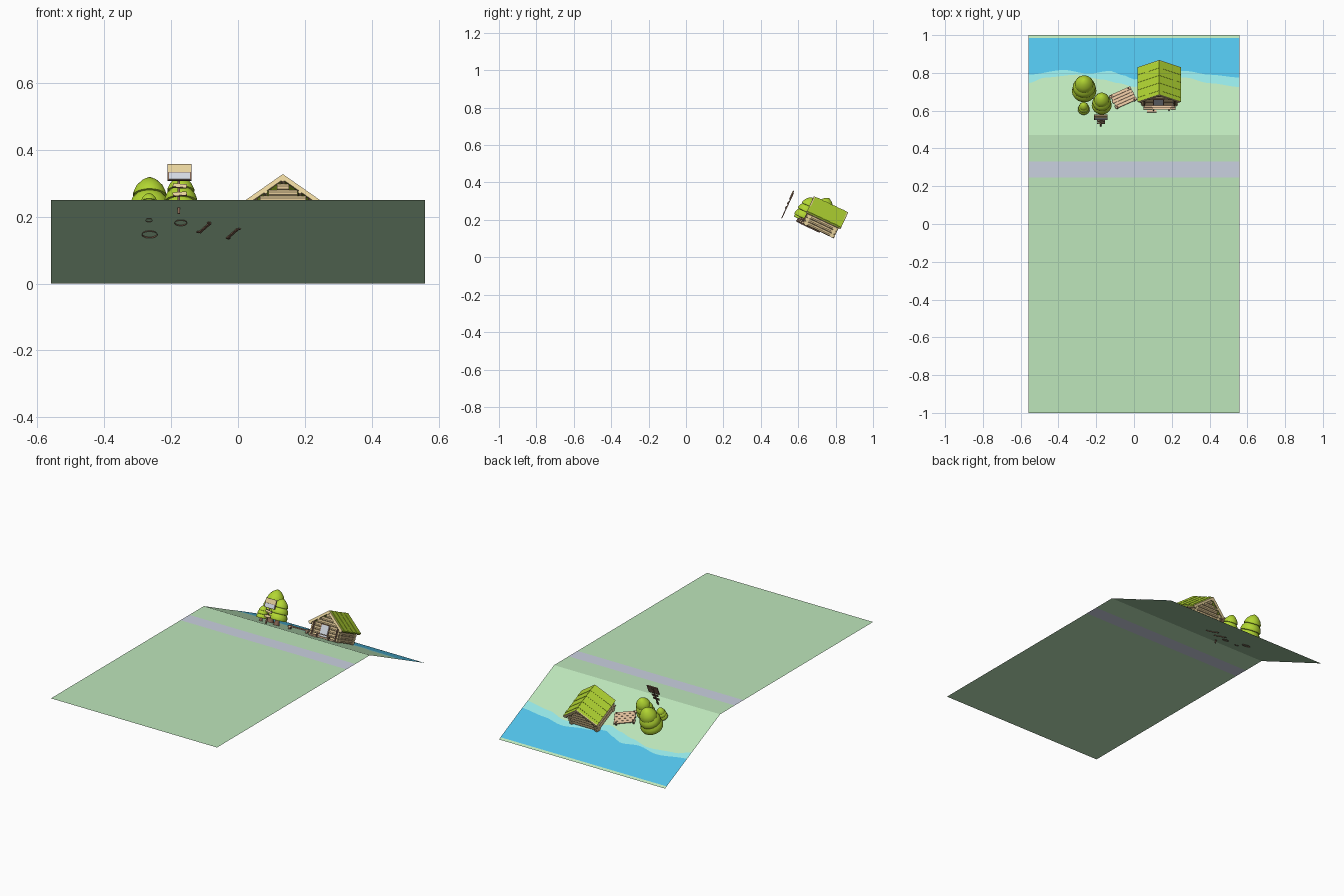
import bpy, bmesh, math
from mathutils import Matrix, Vector

if "Cube" in bpy.data.objects:
    bpy.data.objects.remove(bpy.data.objects["Cube"])

def lin(*rgb):
    return tuple(((c / 255 + .055) / 1.055) ** 2.4 for c in rgb) + (1,)

COLORS = {
    "grass green": lin(189, 230, 187), "road grey": lin(202, 209, 224),
    "water blue": lin(82, 196, 235), "shore blue": lin(148, 230, 230),
    "leaf green": lin(178, 214, 50), "log tan": lin(228, 202, 152),
    "dark brown": lin(128, 98, 80), "light wood": lin(246, 224, 166),
    "pane grey": lin(210, 216, 226), "deck wood": lin(226, 192, 156),
}
MATS = {}
for name, col in COLORS.items():
    MATS[name] = bpy.data.materials.new(name)
    MATS[name].diffuse_color = col

# Slope frame: local x across, y down the bank, z away from the bank
RIDGE_Y, RIDGE_Z, HALF = .47, .25, .559
ANG = math.atan2(RIDGE_Z, 1 - RIDGE_Y)
BANK = Matrix.Translation((0, RIDGE_Y, RIDGE_Z)) @ Matrix.Rotation(-ANG, 4, 'X')

def finish(name, bm, mats, frame=BANK, smooth=False):
    bm.transform(frame)
    me = bpy.data.meshes.new(name)
    bm.to_mesh(me)
    bm.free()
    for m in mats:
        me.materials.append(MATS[m])
    ob = bpy.data.objects.new(name, me)
    bpy.context.collection.objects.link(ob)
    if smooth:
        bpy.context.view_layer.objects.active = ob
        ob.select_set(True)
        bpy.ops.object.shade_smooth_by_angle(angle=math.radians(40))
        ob.select_set(False)
    return ob

def box(bm, size, pos, rot=Matrix(), mat=0):
    m = Matrix.Translation(pos) @ rot @ Matrix.Diagonal((*size, 1))
    vs = bmesh.ops.create_cube(bm, size=1, matrix=m)["verts"]
    for f in {f for v in vs for f in v.link_faces}:
        f.material_index = mat

def log(bm, a, b, r, end_mat=1, seg=8):
    a, b = Vector(a), Vector(b)
    d = b - a
    m = Matrix.Translation((a + b) / 2) @ d.to_track_quat('Z', 'Y').to_matrix().to_4x4()
    vs = bmesh.ops.create_cone(bm, cap_ends=True, segments=seg, radius1=r, radius2=r,
                               depth=d.length, matrix=m)["verts"]
    for f in {f for v in vs for f in v.link_faces}:
        f.material_index = end_mat if len(f.verts) > 4 else 0

# Flat meadow split by a road strip
for name, y0, y1, mat in (("meadow", -1, .245, "grass green"), ("road", .245, .33, "road grey"),
                          ("verge", .33, RIDGE_Y, "grass green")):
    bm = bmesh.new()
    bm.faces.new([bm.verts.new(p) for p in ((-HALF, y0, RIDGE_Z), (HALF, y0, RIDGE_Z),
                                            (HALF, y1, RIDGE_Z), (-HALF, y1, RIDGE_Z))])
    finish(name, bm, [mat], Matrix())

# Green bank with wavy shore and water sheets lying on it (edges given as y in plan)
SHORE = [(-.56, .745), (-.47, .775), (-.3, .79), (-.17, .765), (-.08, .745), (0, .725),
         (.12, .76), (.27, .775), (.4, .745), (.56, .725)]
WATER = [(-.56, .79), (-.37, .815), (-.24, .795), (-.13, .81), (-.05, .785), (0, .765),
         (.12, .79), (.27, .81), (.4, .79), (.56, .775)]

def wave(pts, x):
    for (x0, y0), (x1, y1) in zip(pts, pts[1:]):
        if x <= x1:
            t = (x - x0) / (x1 - x0)
            return y0 + (y1 - y0) * t * t * (3 - 2 * t)
    return pts[-1][1]

def sheet(name, mat, near, far, lift):
    bm, N, prev = bmesh.new(), 48, None
    for i in range(N + 1):
        x = -HALF + 2 * HALF * i / N
        cur = [bm.verts.new((x, (y - RIDGE_Y) / math.cos(ANG), lift)) for y in (near(x), far(x))]
        if prev:
            bm.faces.new((prev[0], cur[0], cur[1], prev[1]))
        prev = cur
    finish(name, bm, [mat])

sheet("bank", "grass green", lambda x: RIDGE_Y, lambda x: 1, 0)
sheet("shore_shallows", "shore blue", lambda x: wave(SHORE, x), lambda x: wave(WATER, x), .0012)
sheet("lake_water", "water blue", lambda x: wave(WATER, x), lambda x: .985, .0012)

# Trees: short trunk and three bell-shaped tiers growing out of one another
def tree(name, x, s, h, r):
    prof = [(.36, -.02, 1), (.26, .1, 1), (.24, .2, 1),
            (.55, .19, 0), (.95, .2, 0), (1, .26, 0), (.94, .36, 0), (.8, .44, 0),
            (.9, .45, 0), (.93, .5, 0), (.84, .6, 0), (.68, .67, 0),
            (.76, .68, 0), (.76, .73, 0), (.62, .84, 0), (.36, .94, 0), (.08, 1, 0)]
    bm, seg, prev = bmesh.new(), 18, None
    for pr, pz, mi in prof:
        ring = [bm.verts.new((x + r * pr * math.cos(math.tau * k / seg),
                              s + r * pr * math.sin(math.tau * k / seg), pz * h)) for k in range(seg)]
        if prev:
            for k in range(seg):
                n = (k + 1) % seg
                bm.faces.new((prev[k], prev[n], ring[n], ring[k])).material_index = mi
        prev = ring
    bm.faces.new(prev)
    finish(name, bm, ["leaf green", "dark brown"], smooth=True)

tree("large_tree", -.264, .237, .185, .065)
tree("middle_tree", -.171, .157, .15, .053)
tree("small_tree", -.266, .14, .088, .031)

# Cabin
CX, S0, S1, TOP, EAVE, RW = .134, .185, .345, .16, .072, .114
WALL, R, STEP = .084, .011, .0195
PITCH = (TOP - EAVE) / RW

bm = bmesh.new()
for i in range(7):
    n = R + i * STEP
    half = min(WALL, (TOP - .018 - n) / PITCH)
    ext = .012 if half == WALL else 0
    for s in (S0, S1 - .008):
        log(bm, (CX - half - ext, s, n), (CX + half + ext, s, n), R)
    if half == WALL:
        for sx in (-1, 1):
            x = CX + sx * WALL
            log(bm, (x, S0 - .016, n + .002), (x, S1 + .008, n + .002), R)
finish("cabin_log_walls", bm, ["log tan", "light wood"], smooth=True)

# Roof: boards from ridge to eave, alternately raised
bm = bmesh.new()
R0, R1, K = .163, .362, 9
hyp, pa = math.hypot(RW, TOP - EAVE), math.atan(PITCH)
for sx in (-1, 1):
    rot = Matrix.Rotation(sx * pa, 4, 'Y')
    for k in range(K):
        w = (R1 - R0) / K
        th = .0105 if k % 2 else .009
        p = Vector((CX + sx * RW / 2, R0 + w * (k + .5), (TOP + EAVE) / 2)) \
            + rot @ Vector((0, 0, th / 2 - .008))
        box(bm, (hyp, w, th), p, rot)
finish("cabin_roof", bm, ["leaf green"])

# Gable trim and purlin ends
bm = bmesh.new()
for sx in (-1, 1):
    rot = Matrix.Rotation(sx * pa, 4, 'Y')
    for s in (R0 + .002, R1 - .002):
        p = Vector((CX + sx * RW / 2, s, (TOP + EAVE) / 2)) + rot @ Vector((0, 0, -.006))
        box(bm, (hyp, .008, .014), p, rot, 1)
    for t in (.45, .85):
        x = CX + sx * RW * t
        z = TOP - PITCH * RW * t - .018
        log(bm, (x, R0 - .003, z), (x, R1 + .001, z), .006)
log(bm, (CX, R0 - .003, TOP - .017), (CX, R1 + .001, TOP - .017), .007)
finish("roof_trim", bm, ["log tan", "light wood"])

# Door with a pale panel
bm = bmesh.new()
yf = S0 - R
box(bm, (.06, .005, .076), (CX - .004, yf, .042), mat=0)
box(bm, (.048, .005, .068), (CX - .004, yf - .002, .042), mat=1)
finish("front_door", bm, ["dark brown", "pane grey"])

# Porch deck, posts, step and bench
bm = bmesh.new()
for k in range(3):
    box(bm, (.17, .0105, .008), (CX, .153 + k * .012, .007), mat=1)
box(bm, (.05, .014, .005), (CX - .04, .139, .003), mat=1)
box(bm, (.1, .014, .004), (CX + .012, .146, .024), mat=1)
for x in (CX - .03, CX + .052):
    box(bm, (.006, .012, .022), (x, .146, .012))
for sx in (-1, 1):
    log(bm, (CX + sx * .08, .169, .005), (CX + sx * .08, .169, .088), .005, 1)
finish("porch_and_bench", bm, ["dark brown", "deck wood"])

# Low plank deck on two end beams that sink into the bank
bm = bmesh.new()
for k in range(5):
    box(bm, (.124 - .006 * (k % 2), .0158, .005), (.002 * (k % 2), (k - 2) * .0172, .015))
for sx in (-1, 1):
    box(bm, (.007, .07, .018), (sx * .046, 0, .005), mat=1)
    for sy in (-1, 1):
        box(bm, (.009, .009, .024), (sx * .05, sy * .036, .01), mat=1)
spot = Matrix.Translation((-.058, .213, 0)) @ Matrix.Rotation(math.radians(26), 4, 'Z')
finish("plank_deck", bm, ["deck wood", "dark brown"], BANK @ spot)

# Signpost with notice board and two small planks
bm = bmesh.new()
box(bm, (.008, .005, .15), (-.177, .055, .055), mat=0)
box(bm, (.072, .005, .053), (-.175, .051, .1145), mat=0)
box(bm, (.068, .003, .025), (-.175, .048, .127), mat=1)
box(bm, (.062, .003, .022), (-.175, .048, .1015), mat=2)
for z, t in ((.07, .08), (.043, -.08)):
    rot = Matrix.Rotation(t, 4, 'Y')
    box(bm, (.042, .004, .013), (-.174, .051, z), rot, 0)
    box(bm, (.039, .003, .01), (-.174, .049, z), rot, 1)
finish("signpost", bm, ["dark brown", "light wood", "pane grey"])

for m in bpy.data.materials:
    if m.users and not m.is_grease_pencil:
        m.use_nodes = True
        m.node_tree.nodes["Principled BSDF"].inputs["Base Color"].default_value = m.diffuse_color
